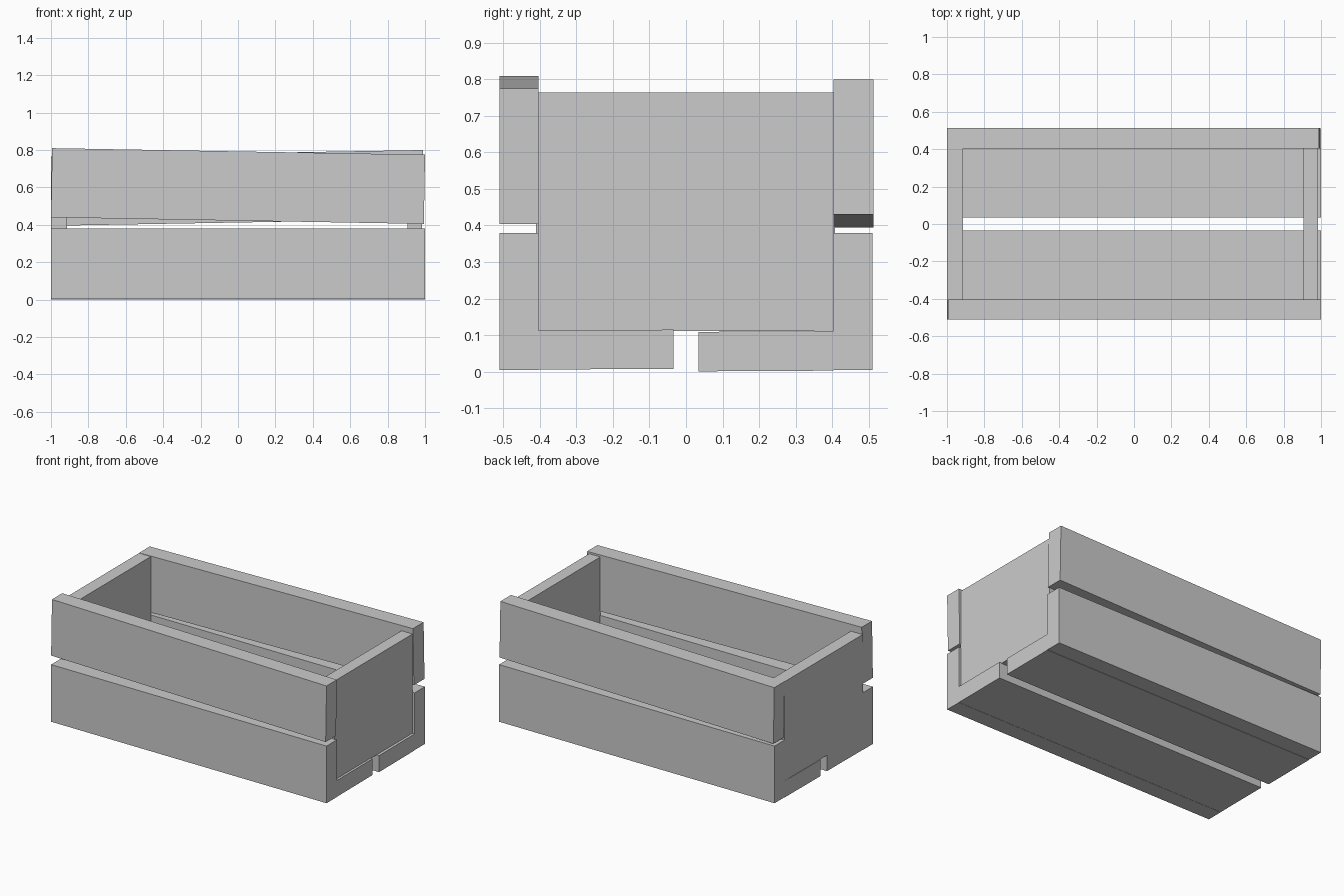
import bpy
from math import radians

if "Cube" in bpy.data.objects:
    bpy.data.objects.remove(bpy.data.objects["Cube"])


def board(name, x, y, z, tilt_x=0, tilt_y=0):
    """Box between the given (min, max) ranges, tilted about its own centre."""
    spans = (x, y, z)
    centre = [(a + b) / 2 for a, b in spans]
    bpy.ops.mesh.primitive_cube_add(size=1, location=centre)
    ob = bpy.context.object
    ob.name = name
    ob.scale = [b - a for a, b in spans]
    bpy.ops.object.transform_apply(location=False, rotation=False, scale=True)
    ob.rotation_euler = (radians(tilt_x), radians(tilt_y), 0)
    return ob


FULL = (-1.0, 1.0)

# end panels: left one flush with the slat ends, right one slightly inset
board("left_end_panel", (-1.0, -0.915), (-0.41, 0.407), (0.112, 0.763))
board("right_end_panel", (0.905, 0.985), (-0.405, 0.405), (0.112, 0.763))

# lower side slats
board("front_lower_slat", FULL, (-0.51, -0.403), (0.005, 0.38))
board("back_lower_slat", FULL, (0.403, 0.51), (0.005, 0.38))

# upper side slats, nailed on slightly crooked in opposite directions
board("front_upper_slat", (-0.997, 0.997), (-0.51, -0.403), (0.422, 0.792), tilt_y=1.0)
board("back_upper_slat", (-0.997, 0.992), (0.403, 0.513), (0.412, 0.782), tilt_y=-1.0)

# floor slats with a gap between them
board("front_floor_slat", FULL, (-0.403, -0.034), (0.007, 0.114), tilt_x=0.3)
board("back_floor_slat", FULL, (0.034, 0.403), (0.002, 0.11), tilt_x=0.3)
